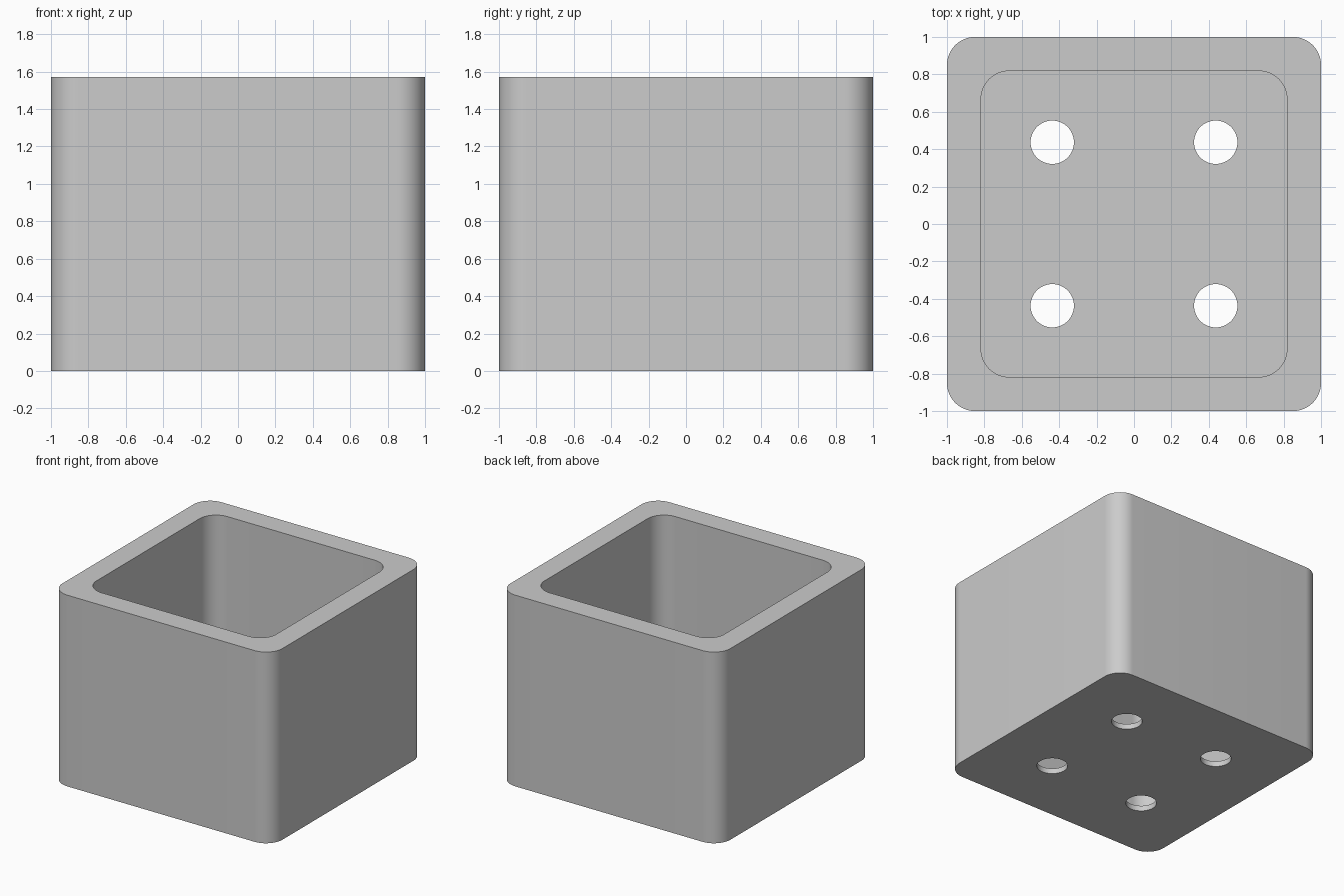
import bpy, bmesh, math

old = bpy.data.objects.get("Cube")
if old:
    bpy.data.objects.remove(old, do_unlink=True)

HALF, HEIGHT = 1.0, 1.571
WALL, FLOOR = 0.182, 0.044
CORNER = 0.15
HOLE_R, HOLE_POS = 0.116, 0.437

grey = bpy.data.materials.new("plain grey")
grey.use_nodes = True
colour = (0.6, 0.6, 0.6, 1)
grey.diffuse_color = colour
grey.node_tree.nodes["Principled BSDF"].inputs["Base Color"].default_value = colour


def rounded_square(half, radius, steps=16):
    """Outline of a square with rounded corners, counter-clockwise."""
    points = []
    for quarter in range(4):
        middle = math.radians(45 + 90 * quarter)
        cx = math.copysign(half - radius, math.cos(middle))
        cy = math.copysign(half - radius, math.sin(middle))
        for i in range(steps + 1):
            a = math.pi / 2 * (quarter + i / steps)
            points.append((cx + radius * math.cos(a), cy + radius * math.sin(a)))
    return points


def circle(cx, cy, radius, steps=48):
    return [(cx + radius * math.cos(math.tau * i / steps),
             cy + radius * math.sin(math.tau * i / steps)) for i in range(steps)]


def prism(name, outline, bottom, top):
    """Extrude an outline upwards into a closed solid."""
    bm = bmesh.new()
    base = bm.faces.new([bm.verts.new((x, y, bottom)) for x, y in outline])
    out = bmesh.ops.extrude_face_region(bm, geom=[base], use_keep_orig=True)
    for v in out["geom"]:
        if isinstance(v, bmesh.types.BMVert):
            v.co.z = top
    bmesh.ops.recalc_face_normals(bm, faces=bm.faces)
    mesh = bpy.data.meshes.new(name)
    bm.to_mesh(mesh)
    bm.free()
    mesh.materials.append(grey)
    obj = bpy.data.objects.new(name, mesh)
    bpy.context.collection.objects.link(obj)
    return obj


# Solid block with rounded vertical corners
box = prism("open_box", rounded_square(HALF, CORNER), 0, HEIGHT)

# Hollow inside and four drain holes
cutters = [prism("cavity_cutter", rounded_square(HALF - WALL, CORNER), FLOOR, HEIGHT + 0.2)]
for sx in (-1, 1):
    for sy in (-1, 1):
        cutters.append(prism("hole_cutter", circle(sx * HOLE_POS, sy * HOLE_POS, HOLE_R),
                             -0.2, FLOOR + 0.2))

bpy.ops.object.select_all(action="DESELECT")
box.select_set(True)
bpy.context.view_layer.objects.active = box
for cutter in cutters:
    cutter.hide_render = True
    mod = box.modifiers.new("cut", "BOOLEAN")
    mod.operation = "DIFFERENCE"
    mod.solver = "EXACT"
    mod.object = cutter
    bpy.ops.object.modifier_apply(modifier=mod.name)
    bpy.data.objects.remove(cutter, do_unlink=True)

bpy.ops.object.shade_smooth_by_angle(angle=math.radians(30))
